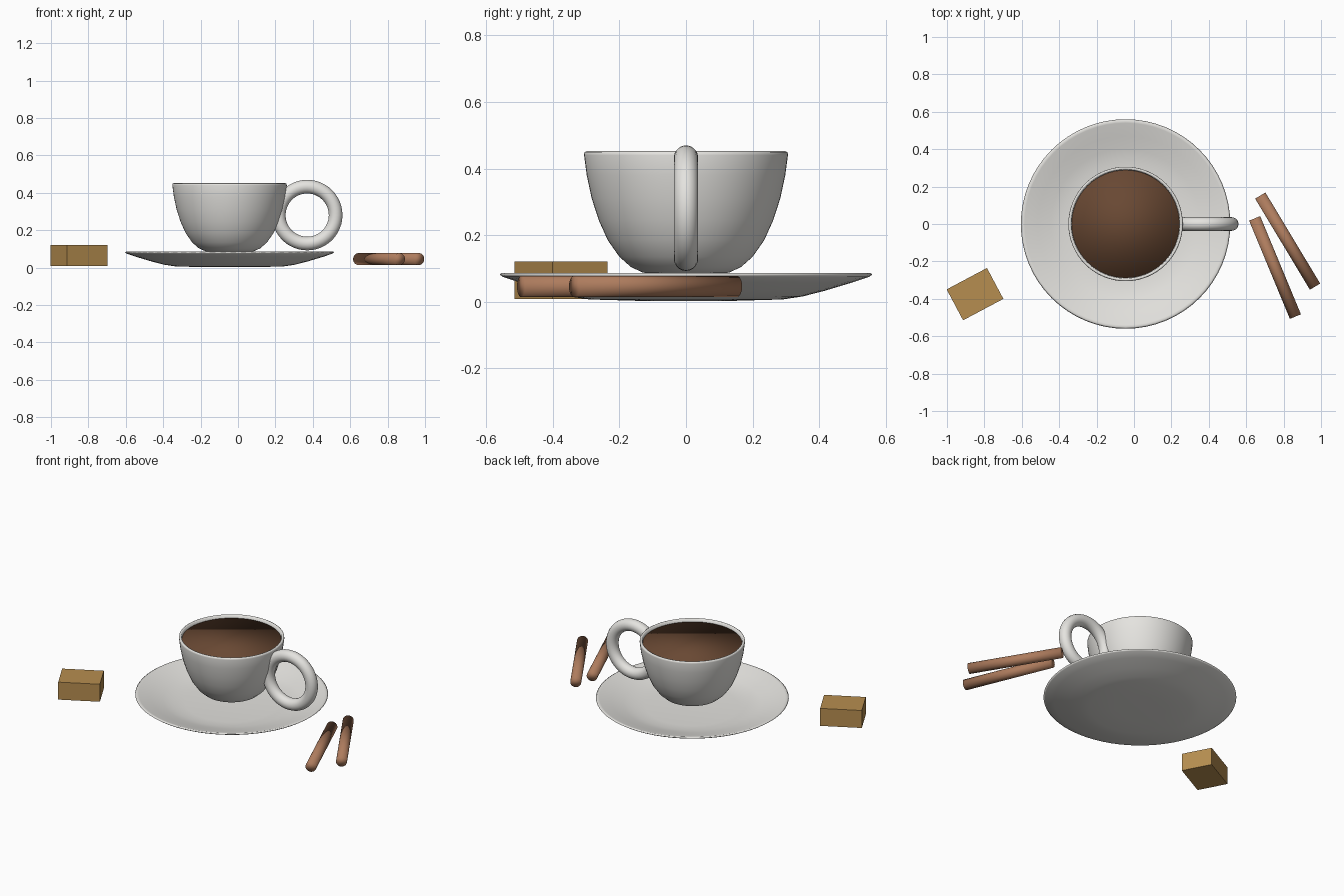
import bpy, bmesh, math
from mathutils import Vector

if "Cube" in bpy.data.objects:
    bpy.data.objects.remove(bpy.data.objects["Cube"], do_unlink=True)

CUP_X = -0.045  # shared axis of the cup and saucer


def material(name, rgb):
    mat = bpy.data.materials.new(name)
    mat.use_nodes = True
    colour = (*rgb, 1)
    mat.diffuse_color = colour
    mat.node_tree.nodes["Principled BSDF"].inputs["Base Color"].default_value = colour
    return mat


porcelain = material("porcelain white", (0.78, 0.77, 0.74))
coffee_brown = material("coffee brown", (0.14, 0.065, 0.033))
cinnamon = material("cinnamon brown", (0.42, 0.2, 0.11))
sugar = material("brown sugar", (0.47, 0.27, 0.08))


def finish(name, mat, smooth=True):
    obj = bpy.context.object
    obj.name = name
    obj.data.materials.append(mat)
    if smooth:
        bpy.ops.object.shade_smooth()
    return obj


def lathe(name, profile, mat, steps=64):
    """Spin a (radius, height) profile around the vertical axis."""
    bm = bmesh.new()
    verts = [bm.verts.new((r, 0, z)) for r, z in profile]
    edges = [bm.edges.new(pair) for pair in zip(verts, verts[1:])]
    bmesh.ops.spin(bm, geom=verts + edges, axis=(0, 0, 1), cent=(0, 0, 0),
                   angle=math.tau, steps=steps, use_duplicate=False)
    bmesh.ops.remove_doubles(bm, verts=bm.verts, dist=0.0005)
    bmesh.ops.recalc_face_normals(bm, faces=bm.faces)
    mesh = bpy.data.meshes.new(name)
    bm.to_mesh(mesh)
    bm.free()
    obj = bpy.data.objects.new(name, mesh)
    bpy.context.collection.objects.link(obj)
    obj.location.x = CUP_X
    bpy.ops.object.select_all(action='DESELECT')
    obj.select_set(True)
    bpy.context.view_layer.objects.active = obj
    return finish(name, mat)


# Saucer: underside out to the rim, then back along the dished top
lathe("saucer", [(0, 0.003), (0.15, 0.003), (0.29, 0.007), (0.35, 0.016),
                 (0.42, 0.034), (0.5, 0.058), (0.55, 0.075), (0.56, 0.082),
                 (0.552, 0.087), (0.54, 0.084), (0.47, 0.064), (0.4, 0.043),
                 (0.34, 0.03), (0.27, 0.025), (0, 0.023)], porcelain)

# Cup: outer wall, rounded lip, inner wall
lathe("cup", [(0, 0.078), (0.08, 0.08), (0.13, 0.088), (0.165, 0.104),
              (0.2, 0.135), (0.235, 0.185), (0.262, 0.245), (0.283, 0.31),
              (0.298, 0.38), (0.306, 0.44), (0.305, 0.449), (0.299, 0.452),
              (0.291, 0.449), (0.288, 0.43), (0.281, 0.38), (0.265, 0.31),
              (0.244, 0.25), (0.2, 0.165), (0.14, 0.112), (0, 0.097)], porcelain)

# Coffee: thin disc just below the lip
bpy.ops.mesh.primitive_cylinder_add(vertices=64, radius=0.288, depth=0.02,
                                    location=(CUP_X, 0, 0.423))
finish("coffee", coffee_brown)

# Ring handle
bpy.ops.mesh.primitive_torus_add(major_segments=48, minor_segments=20,
                                 major_radius=0.152, minor_radius=0.0365,
                                 location=(0.37, 0, 0.281),
                                 rotation=(math.pi / 2, 0, 0))
finish("handle", porcelain)

# Sugar block
bpy.ops.mesh.primitive_cube_add(size=1, location=(-0.85, -0.375, 0.065),
                                rotation=(0, 0, math.radians(28)))
bpy.context.object.scale = (0.244, 0.187, 0.112)
finish("sugar_block", sugar, smooth=False)


# Cinnamon sticks lying beside the saucer
def stick(name, start, end, z=0.046):
    a, b = Vector((*start, z)), Vector((*end, z))
    axis = b - a
    bpy.ops.mesh.primitive_cylinder_add(vertices=32, radius=0.032,
                                        depth=axis.length, location=(a + b) / 2)
    bpy.context.object.rotation_euler = axis.to_track_quat('Z', 'Y').to_euler()
    finish(name, cinnamon)


stick("outer_cinnamon_stick", (0.675, 0.152), (0.968, -0.335))
stick("inner_cinnamon_stick", (0.645, 0.03), (0.863, -0.495))
